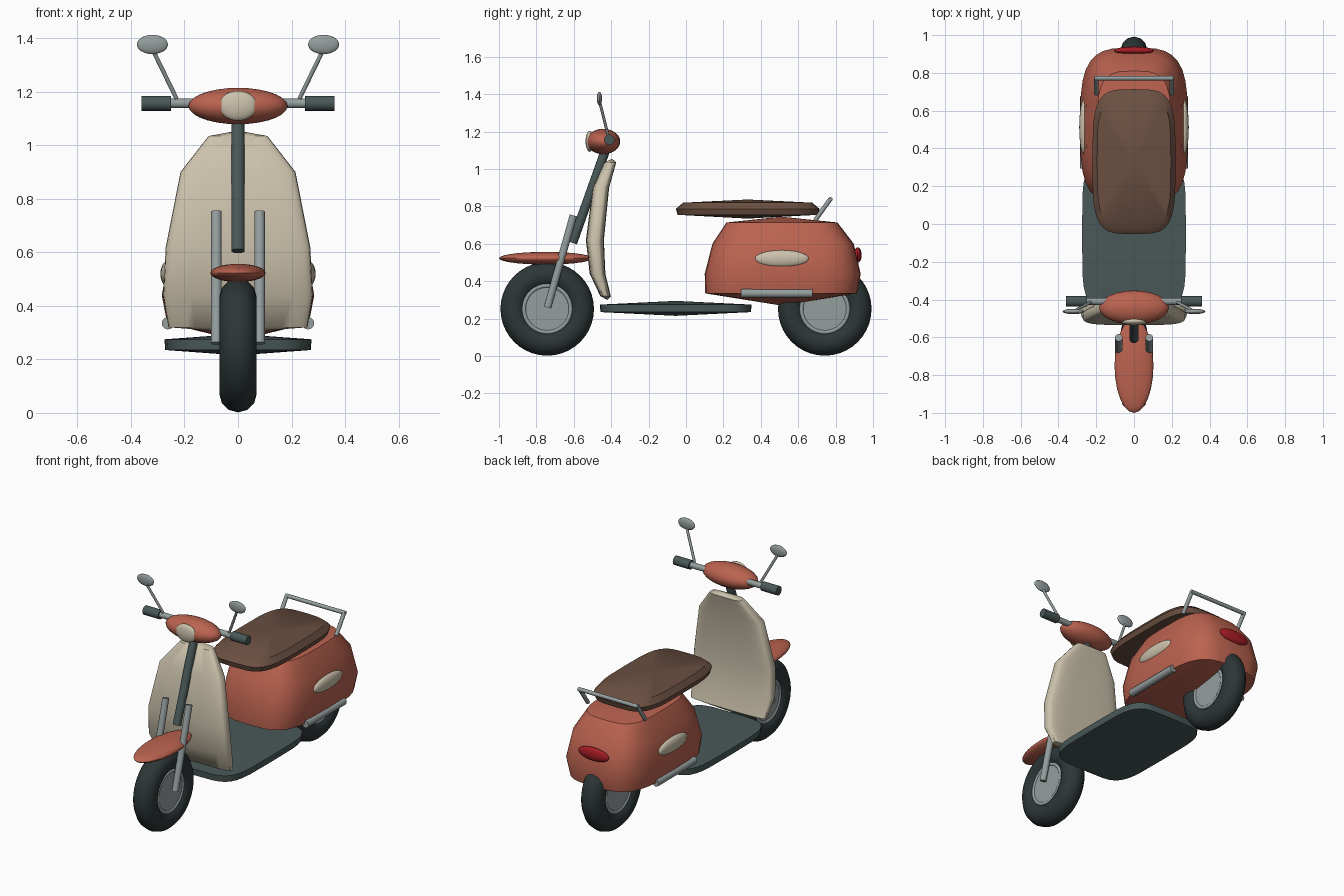
import bpy, bmesh, math
from mathutils import Vector, Matrix

cube = bpy.data.objects.get("Cube")
if cube:
    bpy.data.objects.remove(cube, do_unlink=True)


def material(name, r, g, b):
    m = bpy.data.materials.new(name)
    m.use_nodes = True
    m.diffuse_color = (r, g, b, 1)
    bsdf = next(n for n in m.node_tree.nodes if n.type == 'BSDF_PRINCIPLED')
    bsdf.inputs["Base Color"].default_value = (r, g, b, 1)
    return m


CORAL = material("coral paint", 0.50, 0.125, 0.08)
CREAM = material("cream paint", 0.60, 0.54, 0.41)
BROWN = material("brown leather", 0.145, 0.078, 0.052)
SLATE = material("slate trim", 0.068, 0.098, 0.098)
RUBBER = material("black rubber", 0.026, 0.037, 0.038)
CHROME = material("chrome", 0.30, 0.34, 0.34)
RED = material("red lens", 0.38, 0.012, 0.018)


def finish(name, bm, mat, angle=40):
    """Turn a bmesh into a shaded, coloured object."""
    bmesh.ops.recalc_face_normals(bm, faces=bm.faces)
    mesh = bpy.data.meshes.new(name)
    bm.to_mesh(mesh)
    bm.free()
    mesh.materials.append(mat)
    ob = bpy.data.objects.new(name, mesh)
    bpy.context.collection.objects.link(ob)
    bpy.ops.object.select_all(action='DESELECT')
    ob.select_set(True)
    bpy.context.view_layer.objects.active = ob
    bpy.ops.object.shade_smooth_by_angle(angle=math.radians(angle))
    return ob


def ellipsoid(name, centre, radii, mat):
    bm = bmesh.new()
    bmesh.ops.create_uvsphere(bm, u_segments=24, v_segments=14, radius=1)
    bmesh.ops.scale(bm, vec=radii, verts=bm.verts)
    bmesh.ops.translate(bm, vec=centre, verts=bm.verts)
    return finish(name, bm, mat)


def rod(name, start, end, radius, mat, sides=16):
    a, b = Vector(start), Vector(end)
    bm = bmesh.new()
    bmesh.ops.create_cone(bm, cap_ends=True, segments=sides, radius1=radius,
                          radius2=radius, depth=(b - a).length)
    turn = (b - a).to_track_quat('Z', 'Y').to_matrix().to_4x4()
    bmesh.ops.transform(bm, matrix=Matrix.Translation((a + b) / 2) @ turn, verts=bm.verts)
    return finish(name, bm, mat)


def ring(name, centre, major, minor, mat, around=40, sides=12):
    """Torus whose axle runs along x."""
    bm = bmesh.new()
    rows = []
    for i in range(around):
        a = math.tau * i / around
        row = []
        for j in range(sides):
            t = math.tau * j / sides
            r = major + minor * math.cos(t)
            row.append(bm.verts.new((centre[0] + minor * math.sin(t),
                                     centre[1] + r * math.cos(a),
                                     centre[2] + r * math.sin(a))))
        rows.append(row)
    for i in range(around):
        p, q = rows[i], rows[(i + 1) % around]
        for j in range(sides):
            k = (j + 1) % sides
            bm.faces.new((p[j], q[j], q[k], p[k]))
    return finish(name, bm, mat, 60)


def loft(name, sections, bottom, top, power, mat, count=32):
    """Stack rounded-rectangle rings (z, y centre, half width, half length)
    and close both ends with a shallow fan to an apex (y, z)."""
    bm = bmesh.new()
    rows = []
    for z, yc, hw, hl in sections:
        row = []
        for i in range(count):
            c, s = math.cos(math.tau * i / count), math.sin(math.tau * i / count)
            x = math.copysign(abs(c) ** (2 / power), c) * hw
            y = math.copysign(abs(s) ** (2 / power), s) * hl
            row.append(bm.verts.new((x, yc + y, z)))
        rows.append(row)
    low = bm.verts.new((0, *bottom))
    high = bm.verts.new((0, *top))
    for i in range(count):
        k = (i + 1) % count
        for p, q in zip(rows, rows[1:]):
            bm.faces.new((p[i], p[k], q[k], q[i]))
        bm.faces.new((rows[0][k], rows[0][i], low))
        bm.faces.new((rows[-1][i], rows[-1][k], high))
    return finish(name, bm, mat)


# Wheels
for label, y in (("front", -0.742), ("rear", 0.742)):
    ring(label + "_tire", (0, y, 0.252), 0.18, 0.07, RUBBER)
    rod(label + "_hub", (-0.05, y, 0.252), (0.05, y, 0.252), 0.12, CHROME, 32)
    for side, s in (("left", 1), ("right", -1)):
        ring(f"{label}_rim_{side}", (s * 0.045, y, 0.252), 0.125, 0.012, CHROME, 32, 8)

# Main shells
loft("rear_body",
     [(0.335, 0.51, 0.265, 0.407), (0.44, 0.517, 0.285, 0.417),
      (0.60, 0.519, 0.255, 0.378), (0.714, 0.513, 0.195, 0.297)],
     (0.51, 0.27), (0.51, 0.745), 3.5, CORAL)
loft("seat",
     [(0.755, 0.33, 0.21, 0.375), (0.787, 0.33, 0.22, 0.384), (0.82, 0.33, 0.195, 0.345)],
     (0.33, 0.735), (0.33, 0.837), 4, BROWN)
loft("floorboard",
     [(0.235, -0.055, 0.272, 0.402), (0.275, -0.055, 0.275, 0.406)],
     (-0.055, 0.215), (-0.055, 0.295), 5, SLATE)
loft("leg_shield",
     [(0.32, -0.43, 0.26, 0.028), (0.44, -0.473, 0.28, 0.042), (0.62, -0.487, 0.27, 0.048),
      (0.90, -0.455, 0.215, 0.044), (1.035, -0.405, 0.11, 0.032)],
     (-0.42, 0.30), (-0.395, 1.055), 4, CREAM)

# Steering, headset and front fender
rod("steering_column", (0, -0.607, 0.605), (0, -0.42, 1.13), 0.025, SLATE)
rod("handlebar", (-0.27, -0.41, 1.157), (0.27, -0.41, 1.157), 0.018, CHROME)
ellipsoid("headset", (0, -0.442, 1.147), (0.185, 0.09, 0.068), CORAL)
ellipsoid("headlight", (0, -0.515, 1.148), (0.071, 0.022, 0.056), CREAM)
ellipsoid("front_fender", (0, -0.75, 0.523), (0.103, 0.25, 0.034), CORAL)

# Paired parts
for side, s in (("left", 1), ("right", -1)):
    rod("fork_" + side, (s * 0.081, -0.74, 0.26), (s * 0.081, -0.602, 0.752), 0.02, CHROME)
    rod("grip_" + side, (s * 0.25, -0.41, 1.157), (s * 0.36, -0.41, 1.157), 0.028, SLATE)
    rod("mirror_stem_" + side, (s * 0.23, -0.415, 1.175), (s * 0.32, -0.462, 1.36),
        0.008, CHROME, 10)
    ellipsoid("mirror_" + side, (s * 0.32, -0.463, 1.377), (0.058, 0.014, 0.036), CHROME)
    ellipsoid("side_panel_" + side, (s * 0.265, 0.513, 0.52), (0.025, 0.145, 0.046), CREAM)
    rod("side_trim_" + side, (s * 0.262, 0.295, 0.335), (s * 0.262, 0.675, 0.335),
        0.023, CHROME)
    rod("grab_rail_post_" + side, (s * 0.2, 0.69, 0.725), (s * 0.2, 0.772, 0.84),
        0.012, CHROME, 12)

# Rear details
rod("grab_rail_bar", (-0.208, 0.772, 0.838), (0.208, 0.772, 0.838), 0.012, CHROME, 12)
ellipsoid("tail_light", (0, 0.918, 0.54), (0.106, 0.021, 0.041), RED)
